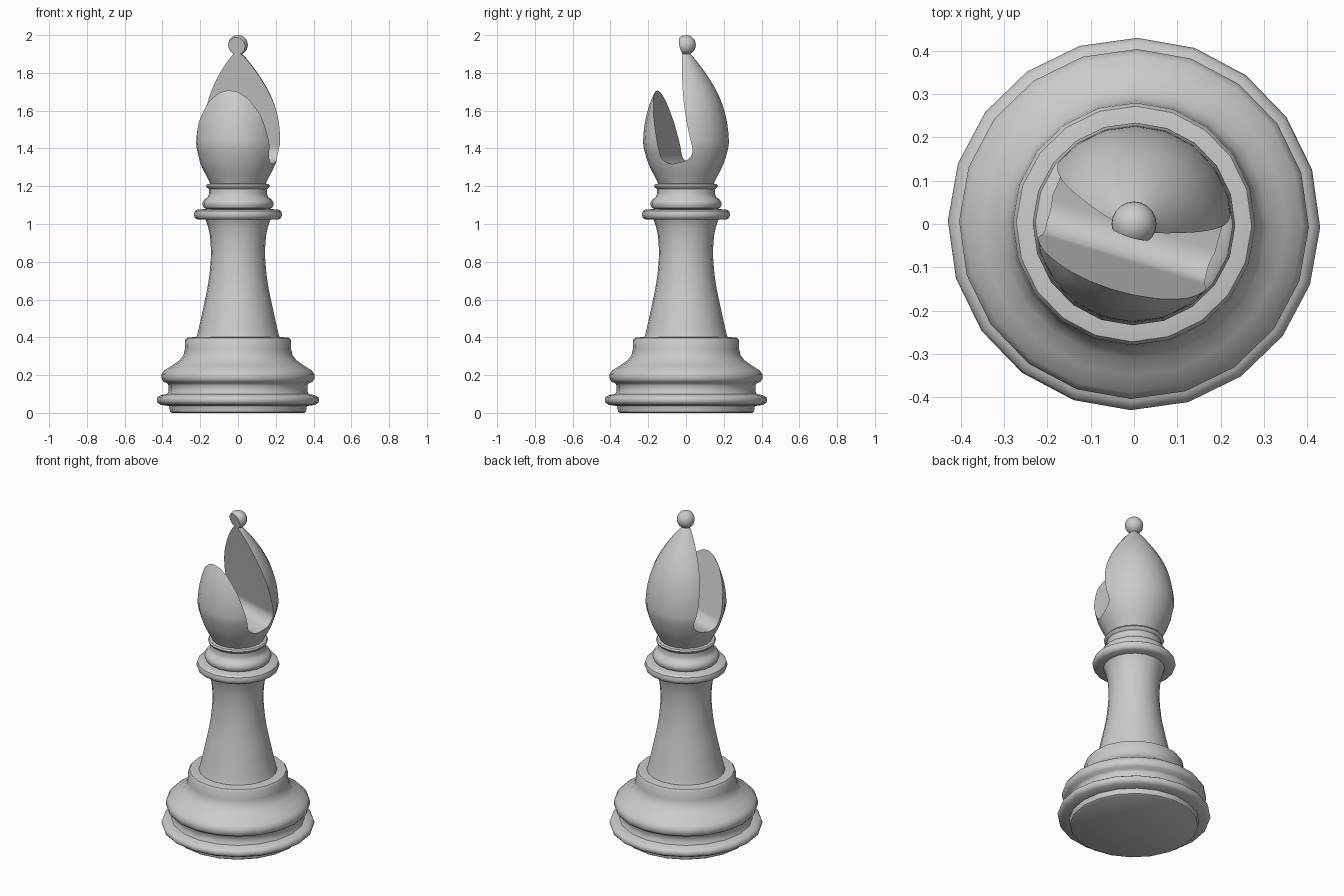
import bpy, bmesh, math
from mathutils import Matrix

cube = bpy.data.objects.get("Cube")
if cube:
    bpy.data.objects.remove(cube, do_unlink=True)

mat = bpy.data.materials.new("light grey")
mat.use_nodes = True
grey = (0.6, 0.6, 0.6, 1)
mat.diffuse_color = grey
mat.node_tree.nodes["Principled BSDF"].inputs["Base Color"].default_value = grey


def finish(name, bm):
    bmesh.ops.recalc_face_normals(bm, faces=bm.faces)
    me = bpy.data.meshes.new(name)
    bm.to_mesh(me)
    bm.free()
    me.materials.append(mat)
    ob = bpy.data.objects.new(name, me)
    bpy.context.collection.objects.link(ob)
    return ob


def smooth_curve(pts, steps=4):
    """Catmull-Rom refinement of a coarse profile."""
    ext = [pts[0]] + pts + [pts[-1]]
    out = []
    for a, b, c, d in zip(ext, ext[1:], ext[2:], ext[3:]):
        for i in range(steps):
            t = i / steps
            out.append(tuple(0.5 * (2*q + (r-p)*t + (2*p-5*q+4*r-s)*t*t + (3*q-p-3*r+s)*t**3)
                             for p, q, r, s in zip(a, b, c, d)))
    return out + [pts[-1]]


def lathe(name, profile, segs=20):
    """Turn an (r, z) profile about z and cap both ends."""
    bm = bmesh.new()
    turn = math.radians(-1)
    rings = [[bm.verts.new((r * math.cos(turn + math.tau * i / segs),
                            r * math.sin(turn + math.tau * i / segs), z))
              for i in range(segs)] for r, z in profile]
    for lo, hi in zip(rings, rings[1:]):
        for i in range(segs):
            j = (i + 1) % segs
            bm.faces.new((lo[i], lo[j], hi[j], hi[i]))
    bm.faces.new(rings[0])
    bm.faces.new(rings[-1])
    return finish(name, bm)


def shade(ob, angle=40):
    bpy.ops.object.select_all(action='DESELECT')
    ob.select_set(True)
    bpy.context.view_layer.objects.active = ob
    bpy.ops.object.shade_smooth_by_angle(angle=math.radians(angle))


# Stepped base
base = lathe("base", [
    (0.35, 0), (0.36, 0.006), (0.365, 0.036), (0.41, 0.043), (0.425, 0.053), (0.43, 0.068),
    (0.425, 0.083), (0.41, 0.093), (0.375, 0.1), (0.367, 0.115), (0.367, 0.145),
    (0.375, 0.157), (0.395, 0.165), (0.404, 0.18), (0.404, 0.205), (0.39, 0.225),
    (0.35, 0.25), (0.31, 0.278), (0.289, 0.305), (0.282, 0.335), (0.28, 0.385),
    (0.272, 0.397), (0.255, 0.4), (0.2, 0.402)])

# Waisted shaft
shaft = lathe("shaft", smooth_curve([
    (0.225, 0.39), (0.212, 0.43), (0.183, 0.56), (0.157, 0.69), (0.144, 0.82),
    (0.147, 0.92), (0.16, 0.99), (0.178, 1.035)]))

# Collar rings below the head
collar = lathe("collar", [
    (0.15, 1.022), (0.215, 1.024), (0.228, 1.032), (0.234, 1.05), (0.228, 1.069),
    (0.215, 1.077), (0.165, 1.079), (0.18, 1.085), (0.188, 1.1), (0.187, 1.115),
    (0.176, 1.132), (0.16, 1.142), (0.154, 1.16), (0.154, 1.185), (0.165, 1.193),
    (0.169, 1.202), (0.163, 1.211), (0.14, 1.215)])

# Pointed head
head = lathe("head", smooth_curve([
    (0.142, 1.205), (0.157, 1.235), (0.197, 1.315), (0.223, 1.4), (0.226, 1.46),
    (0.215, 1.55), (0.19, 1.64), (0.153, 1.72), (0.103, 1.8), (0.05, 1.87),
    (0.014, 1.91)]))

# Finial ball
bm = bmesh.new()
bmesh.ops.create_uvsphere(bm, u_segments=20, v_segments=14, radius=0.052,
                          matrix=Matrix.Translation((0, 0, 1.948)))
ball = finish("finial_ball", bm)

# Slanted round-bottomed slot cutter: a U profile extruded sideways
half, fillet, height = 0.092, 0.068, 0.9
outline = [(-half, height)]
for centre, start in ((-half + fillet, 180), (half - fillet, 270)):
    for i in range(9):
        a = math.radians(start + 90 * i / 8)
        outline.append((centre + fillet * math.cos(a), fillet + fillet * math.sin(a)))
outline.append((half, height))
bm = bmesh.new()
face = bm.faces.new([bm.verts.new((-0.5, -s, z)) for s, z in outline])
side = bmesh.ops.extrude_face_region(bm, geom=[face])["geom"]
bmesh.ops.translate(bm, vec=(1, 0, 0), verts=[v for v in side if isinstance(v, bmesh.types.BMVert)])
place = (Matrix.Rotation(math.radians(-17), 4, 'Z') @ Matrix.Translation((0, 0.02, 1.325))
         @ Matrix.Rotation(math.radians(12.5), 4, 'X'))
bmesh.ops.transform(bm, matrix=place, verts=bm.verts)
cutter = finish("slot_cutter", bm)
cutter.hide_render = True

for part in (head, ball):
    mod = part.modifiers.new("slot", 'BOOLEAN')
    mod.operation, mod.solver, mod.object = 'DIFFERENCE', 'EXACT', cutter
    bpy.context.view_layer.objects.active = part
    bpy.ops.object.modifier_apply(modifier=mod.name)
bpy.data.objects.remove(cutter, do_unlink=True)

for part in (base, shaft, collar, head, ball):
    shade(part)
